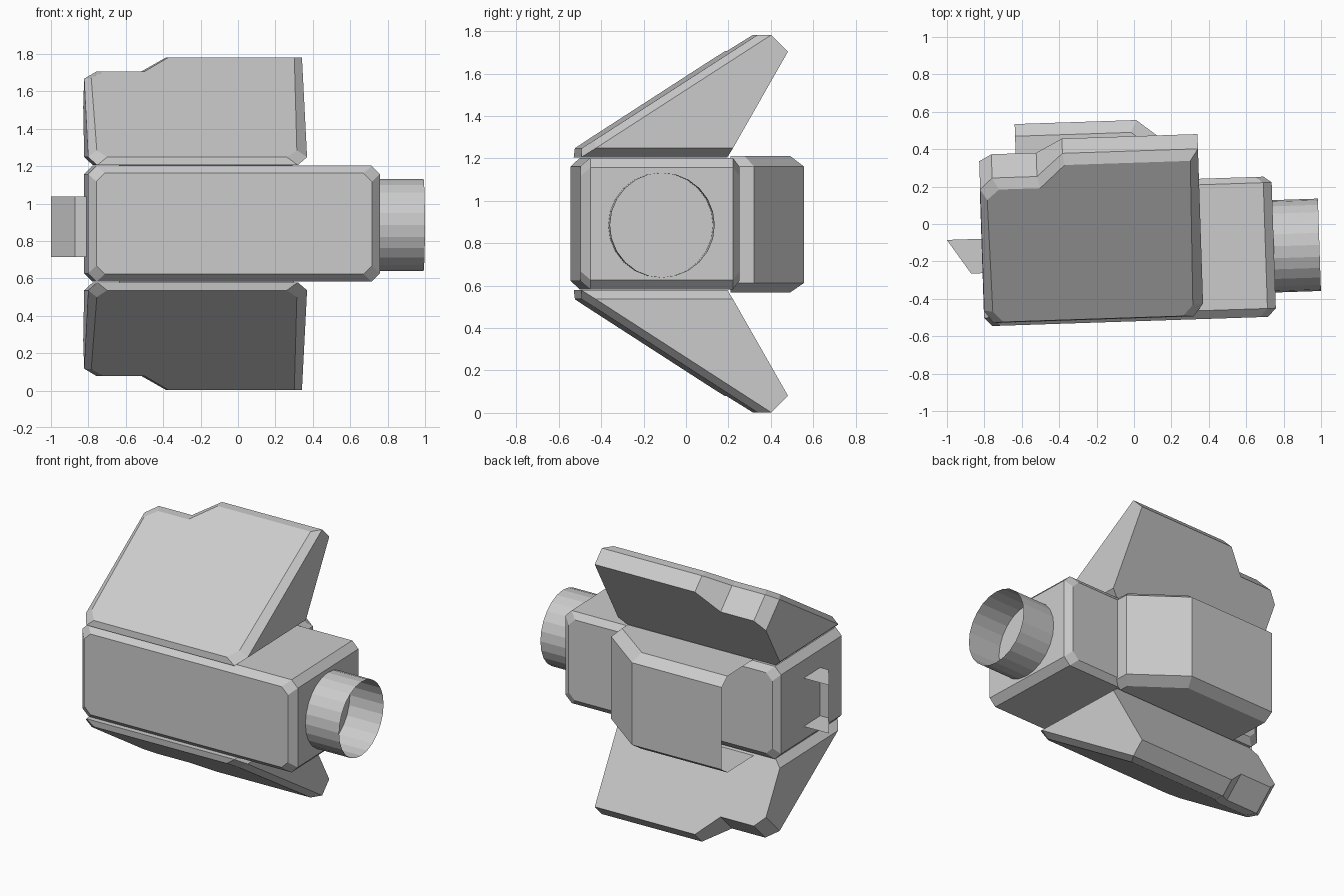
import bpy, bmesh, math

if "Cube" in bpy.data.objects:
    bpy.data.objects.remove(bpy.data.objects["Cube"])

MID = 0.892                  # height of the horizontal symmetry plane
YAW = math.radians(1.9)      # whole model is turned slightly


def loft(name, rings, closed=True, cap_start=True, cap_end=True):
    """Skin a list of equal-length point rings; z is relative to MID."""
    bm = bmesh.new()
    vs = [[bm.verts.new(p) for p in r] for r in rings]
    n = len(rings[0])
    for a, b in zip(vs, vs[1:]):
        for i in range(n if closed else n - 1):
            j = (i + 1) % n
            bm.faces.new((a[i], a[j], b[j], b[i]))
    if cap_start:
        bm.faces.new(vs[0])
    if cap_end:
        bm.faces.new(vs[-1])
    bmesh.ops.recalc_face_normals(bm, faces=bm.faces)
    mesh = bpy.data.meshes.new(name)
    bm.to_mesh(mesh)
    bm.free()
    obj = bpy.data.objects.new(name, mesh)
    bpy.context.collection.objects.link(obj)
    obj.location.z = MID
    obj.rotation_euler.z = YAW
    return obj


def octagon(x0, x1, h, c, y):
    """Rectangle with cut corners in the xz plane."""
    return [(x0 + c, y, -h), (x1 - c, y, -h), (x1, y, -h + c), (x1, y, h - c),
            (x1 - c, y, h), (x0 + c, y, h), (x0, y, h - c), (x0, y, -h + c)]


# Main body: chamfered block
inset = (-0.775, 0.70, 0.27, 0.045)
outer = (-0.818, 0.743, 0.31, 0.045)
loft("body", [octagon(*inset, -0.52), octagon(*outer, -0.475),
              octagon(*outer, 0.198), octagon(*inset, 0.23)])

# Open round nozzle on the right end
N = 24
loft("nozzle", [[(x, -0.144 + 0.247 * math.cos(2 * math.pi * i / N),
                  -0.007 + 0.247 * math.sin(2 * math.pi * i / N)) for i in range(N)]
                for x in (0.743, 0.987)], cap_start=False, cap_end=False)


# Wedge wings: sloped front plate, rim and back plate, mirrored below
def front_y(z):
    return -0.505 + (z - 1.245) * 1.55


def rim_y(z):
    return -0.442 + (z - 1.245) * 1.55


def back_y(z):
    return 0.208 + (z - 1.245) * 0.57


front_xz = [(-0.717, 1.248), (0.245, 1.248), (0.30, 1.285), (0.312, 1.782), (-0.36, 1.782),
            (-0.495, 1.705), (-0.715, 1.705), (-0.78, 1.67), (-0.77, 1.285)]
rim_xz = [(-0.77, 1.205), (0.303, 1.205), (0.355, 1.248), (0.355, 1.782), (-0.37, 1.782),
          (-0.51, 1.705), (-0.75, 1.705), (-0.816, 1.667), (-0.816, 1.248)]
front = [(x, front_y(z), z - MID) for x, z in front_xz]
rim = [(x, rim_y(z), z - MID) for x, z in rim_xz]
back = []
for x, z in rim_xz:
    d = (back_y(z) - rim_y(z)) / 1.57 if z > 1.5 else 0   # tip edges slope back and down
    back.append((x, back_y(z - d), z - d - MID))
wings = loft("wings", [front, rim, back])
mirror = wings.modifiers.new("mirror", "MIRROR")
mirror.use_axis = (False, False, True)

# Rear housing: bevelled shell, slanted on one side, open on the other
wide = [(-0.62, 0.2), (-0.62, 0.555), (0.03, 0.555), (0.34, 0.31), (0.34, 0.2)]
slim = [(-0.62, 0.2), (-0.62, 0.49), (0.0, 0.49), (0.29, 0.265), (0.29, 0.2)]
housing = loft("rear_housing", [[(x, y, z) for x, y in p] for p, z in
                                ((slim, -0.325), (wide, -0.28), (wide, 0.27), (slim, 0.32))],
               closed=False)
bm = bmesh.new()
bm.from_mesh(housing.data)
side = [f for f in bm.faces if all(v.co.x < -0.6 for v in f.verts)]
bmesh.ops.delete(bm, geom=side, context="FACES")
bm.to_mesh(housing.data)
bm.free()

# Scoop on the left end: bent plate with top and bottom, open at the back
scoop = [(-1.003, -0.052), (-0.879, -0.236), (-0.815, -0.236), (-0.815, -0.052)]
scoop_obj = loft("side_scoop", [[(x, y, z) for x, y in scoop] for z in (-0.178, 0.145)],
                 closed=False)
